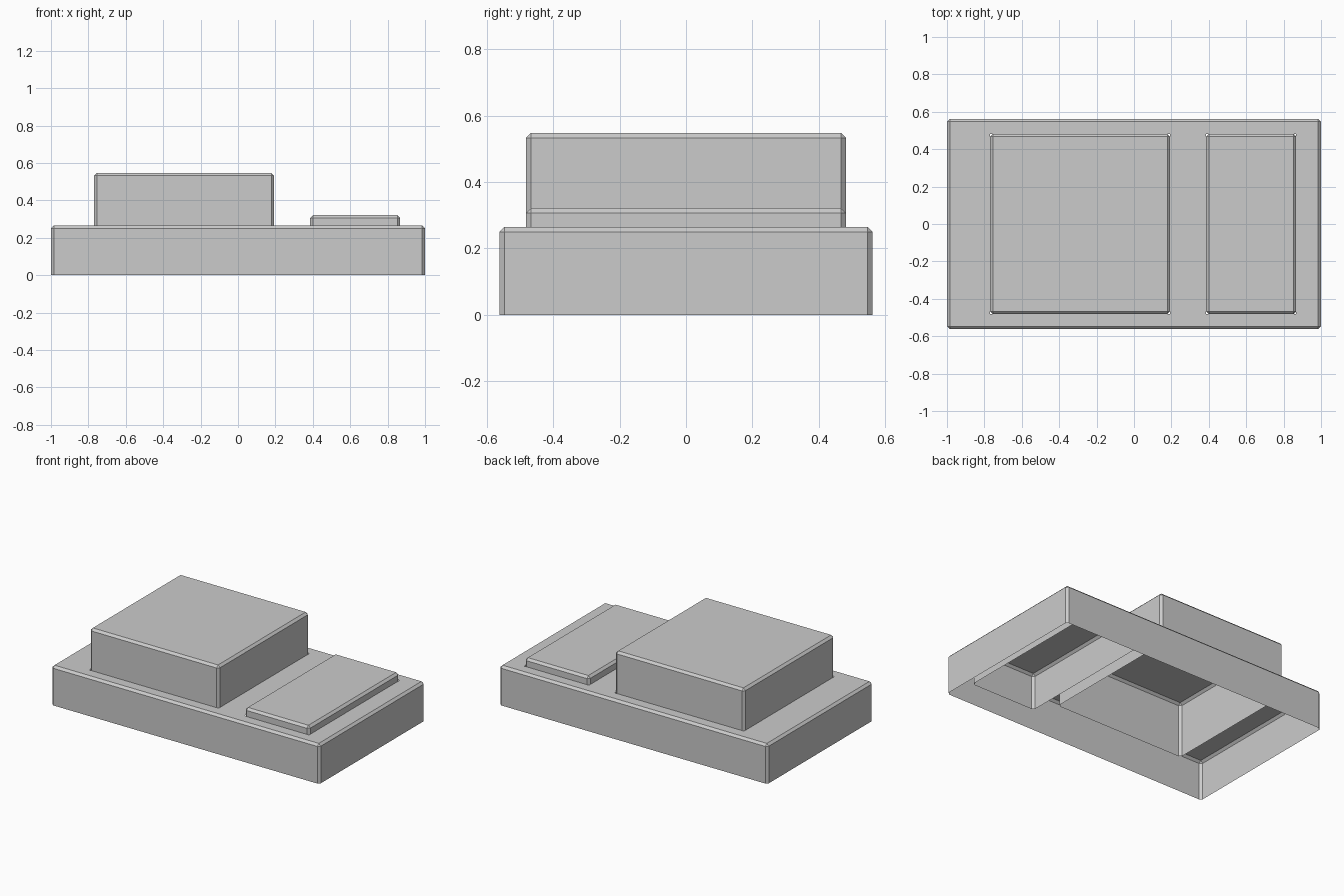
import bpy, bmesh

if "Cube" in bpy.data.objects:
    bpy.data.objects.remove(bpy.data.objects["Cube"])

BEVEL = 0.015


def open_box(name, x0, x1, y0, y1, z0, z1, holes=()):
    """Chamfered box shell with no bottom, with optional rectangular holes in its top."""
    bm = bmesh.new()
    bmesh.ops.create_cube(bm, size=1)
    for v in bm.verts:
        v.co.x = x1 if v.co.x > 0 else x0
        v.co.y = y1 if v.co.y > 0 else y0
        v.co.z = z1 if v.co.z > 0 else z0

    # remove the bottom, then chamfer every edge except the open rim
    bottom = [f for f in bm.faces if f.normal.z < -0.9]
    bmesh.ops.delete(bm, geom=bottom, context='FACES_ONLY')
    edges = [e for e in bm.edges if not e.is_boundary]
    bmesh.ops.bevel(bm, geom=edges, offset=BEVEL, offset_type='OFFSET',
                    segments=1, affect='EDGES', profile=0.5)
    bm.normal_update()

    # slice the top along the hole borders and drop the covered pieces
    cuts = set()
    for hx0, hx1, hy0, hy1 in holes:
        cuts |= {(0, hx0), (0, hx1), (1, hy0), (1, hy1)}
    for axis, pos in sorted(cuts):
        faces = [f for f in bm.faces if f.normal.z > 0.9]
        geom = list({g for f in faces for g in (*f.verts, *f.edges, f)})
        co, no = [0, 0, 0], [0, 0, 0]
        co[axis], no[axis] = pos, 1
        bmesh.ops.bisect_plane(bm, geom=geom, plane_co=co, plane_no=no, dist=1e-5)
        bm.normal_update()
    covered = []
    for f in bm.faces:
        c = f.calc_center_median()
        if f.normal.z > 0.9 and any(a < c.x < b and d < c.y < e for a, b, d, e in holes):
            covered.append(f)
    bmesh.ops.delete(bm, geom=covered, context='FACES')

    mesh = bpy.data.meshes.new(name)
    bm.to_mesh(mesh)
    bm.free()
    obj = bpy.data.objects.new(name, mesh)
    bpy.context.collection.objects.link(obj)
    return obj


# footprints of the two blocks sitting in the base
large = (-0.77, 0.193, -0.482, 0.482)
small = (0.386, 0.867, -0.482, 0.482)

# base housing with an opening for each block
open_box("base_housing", -1, 1, -0.562, 0.562, 0, 0.265, holes=(large, small))

# tall wide block and low narrow block, both reaching down inside the base
open_box("large_block", *large, 0.18, 0.547)
open_box("small_block", *small, 0.08, 0.321)
